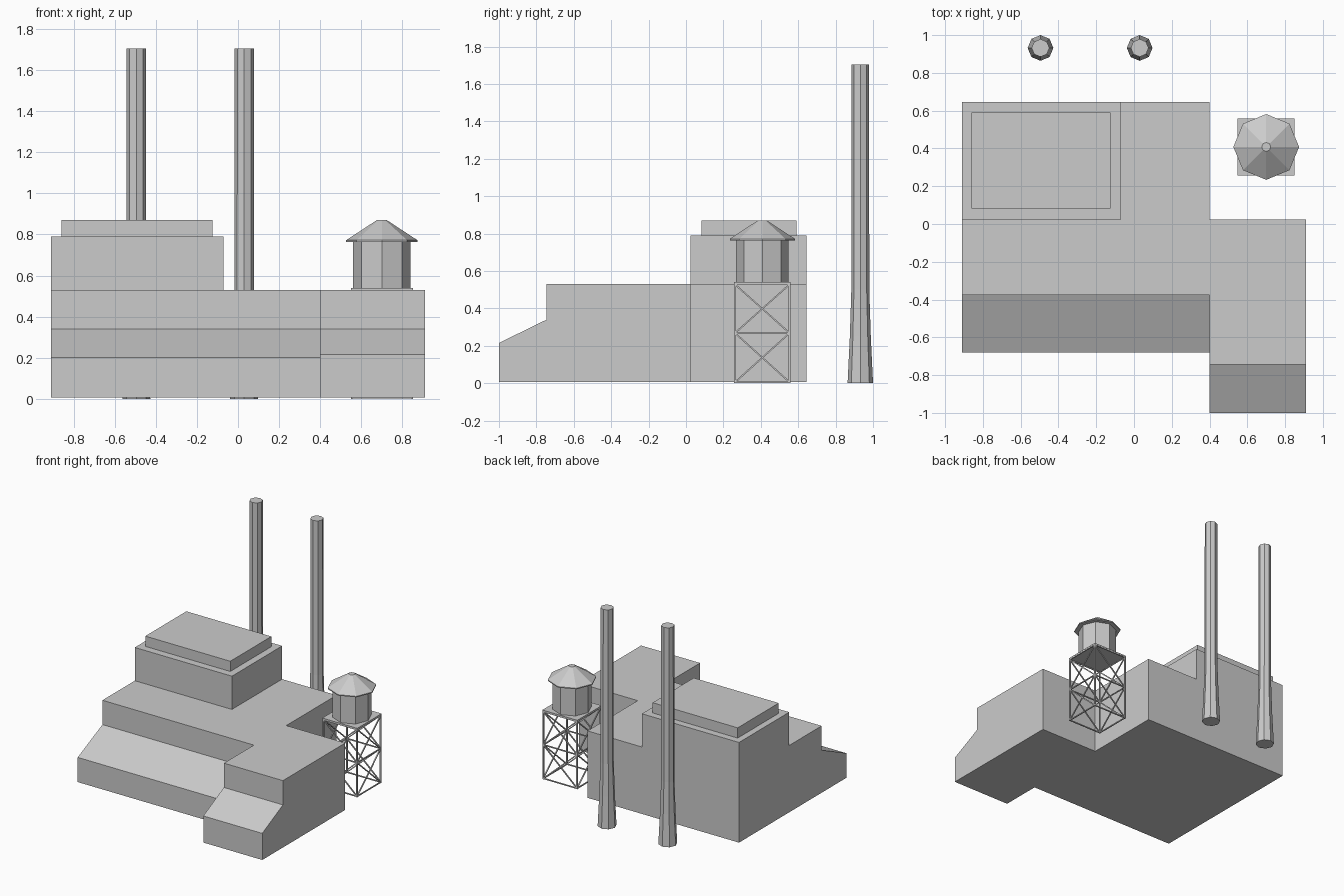
import bpy, bmesh, math
from mathutils import Vector, Matrix

if "Cube" in bpy.data.objects:
    bpy.data.objects.remove(bpy.data.objects["Cube"], do_unlink=True)

grey = bpy.data.materials.new("plain grey")
grey.use_nodes = True
COLOUR = (0.6, 0.6, 0.6, 1)
grey.diffuse_color = COLOUR
grey.node_tree.nodes["Principled BSDF"].inputs["Base Color"].default_value = COLOUR


def finish(name, bm):
    bmesh.ops.recalc_face_normals(bm, faces=bm.faces)
    mesh = bpy.data.meshes.new(name)
    bm.to_mesh(mesh)
    bm.free()
    mesh.materials.append(grey)
    obj = bpy.data.objects.new(name, mesh)
    bpy.context.collection.objects.link(obj)
    return obj


def extrude_profile(name, profile, x0, x1):
    """Side profile of (y, z) points, extruded along x."""
    bm = bmesh.new()
    face = bm.faces.new([bm.verts.new((x0, y, z)) for y, z in profile])
    new = bmesh.ops.extrude_face_region(bm, geom=[face])["geom"]
    verts = [v for v in new if isinstance(v, bmesh.types.BMVert)]
    bmesh.ops.translate(bm, verts=verts, vec=(x1 - x0, 0, 0))
    return finish(name, bm)


def box(name, x0, x1, y0, y1, z0, z1):
    return extrude_profile(name, [(y0, z0), (y1, z0), (y1, z1), (y0, z1)], x0, x1)


def octagon_stack(name, x, y, rings):
    """Eight-sided shape through (radius, z) rings, capped at both ends."""
    bm = bmesh.new()
    loops = []
    for r, z in rings:
        angles = [math.tau * i / 8 for i in range(8)]
        loops.append([bm.verts.new((x + r * math.cos(a), y + r * math.sin(a), z)) for a in angles])
    for low, high in zip(loops, loops[1:]):
        for i in range(8):
            j = (i + 1) % 8
            bm.faces.new((low[i], low[j], high[j], high[i]))
    bm.faces.new(loops[0][::-1])
    bm.faces.new(loops[-1])
    return finish(name, bm)


def add_beam(bm, a, b, width):
    a, b = Vector(a), Vector(b)
    axis = b - a
    turn = axis.to_track_quat("Z", "Y").to_matrix().to_4x4()
    size = Matrix.Diagonal((width, width, axis.length, 1))
    bmesh.ops.create_cube(bm, size=1, matrix=Matrix.Translation((a + b) / 2) @ turn @ size)


# Factory halls with sloped front roofs
BASE, ROOF = 0.007, 0.53
extrude_profile("main_hall", [(-0.68, BASE), (0.645, BASE), (0.645, ROOF),
                              (-0.375, ROOF), (-0.375, 0.34), (-0.68, 0.2)], -0.91, 0.4)
extrude_profile("side_wing", [(-1, BASE), (0.025, BASE), (0.025, ROOF),
                              (-0.745, ROOF), (-0.745, 0.34), (-1, 0.215)], 0.4, 0.91)
box("upper_storey", -0.91, -0.07, 0.025, 0.645, ROOF, 0.79)
box("roof_block", -0.86, -0.125, 0.083, 0.59, 0.79, 0.87)

# Chimneys with flared feet
for side, x in (("right", -0.495), ("left", 0.03)):
    octagon_stack(side + "_chimney", x, 0.932, [(0.068, 0), (0.056, 0.25), (0.048, 0.5), (0.047, 1.705)])

# Water tower frame
TX, TY, HALF = 0.7, 0.408, 0.146
bm = bmesh.new()
corners = [(TX + sx * HALF, TY + sy * HALF) for sx, sy in ((-1, -1), (1, -1), (1, 1), (-1, 1))]
levels = [0.005, 0.268, 0.528]
for i, p in enumerate(corners):
    q = corners[(i + 1) % 4]
    add_beam(bm, (*p, 0), (*p, ROOF), 0.01)
    for z in levels:
        add_beam(bm, (*p, z), (*q, z), 0.008)
    for low, high in zip(levels, levels[1:]):
        add_beam(bm, (*p, low), (*q, high), 0.008)
        add_beam(bm, (*q, low), (*p, high), 0.008)
finish("tower_frame", bm)

# Water tank
box("tower_platform", TX - 0.151, TX + 0.151, TY - 0.151, TY + 0.151, ROOF, 0.54)
octagon_stack("water_tank", TX, TY, [(0.14, 0.54), (0.14, 0.77)])
octagon_stack("tank_roof", TX, TY, [(0.174, 0.764), (0.174, 0.772), (0.024, 0.87)])
